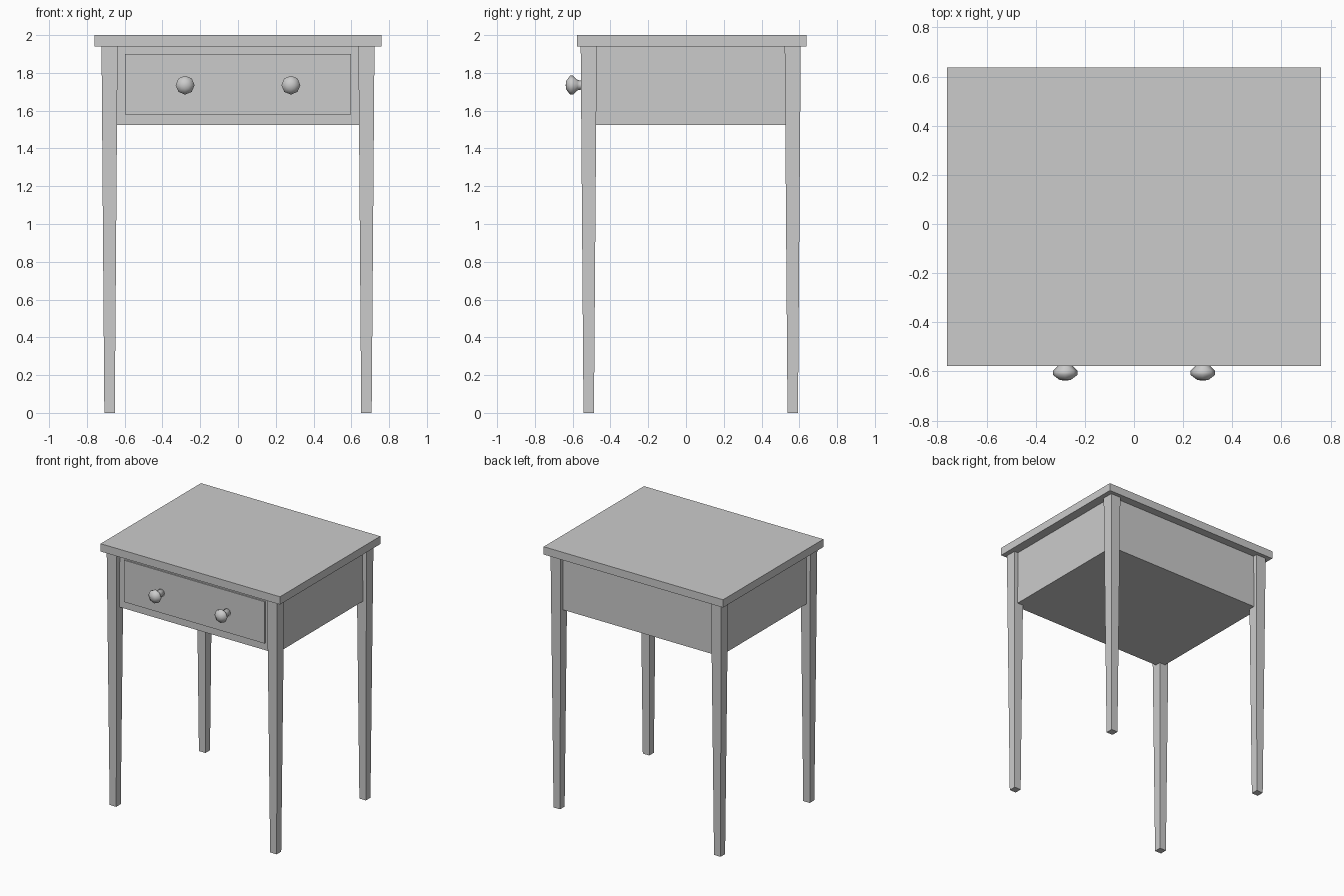
import bpy
import bmesh
from math import radians
from mathutils import Matrix

cube = bpy.data.objects.get("Cube")
if cube:
    bpy.data.objects.remove(cube, do_unlink=True)

grey = bpy.data.materials.new("plain_grey")
grey.use_nodes = True
GREY = (0.6, 0.6, 0.6, 1)
grey.diffuse_color = GREY
grey.node_tree.nodes["Principled BSDF"].inputs["Base Color"].default_value = GREY


def add_object(name, bm):
    mesh = bpy.data.meshes.new(name)
    bmesh.ops.recalc_face_normals(bm, faces=bm.faces)
    bm.to_mesh(mesh)
    bm.free()
    mesh.materials.append(grey)
    obj = bpy.data.objects.new(name, mesh)
    bpy.context.collection.objects.link(obj)
    return obj


def box(name, low, high, bottom_scale=1.0):
    """Box between two corners; its lower end can be narrowed into a taper."""
    bm = bmesh.new()
    bmesh.ops.create_cube(bm, size=1)
    for v in bm.verts:
        s = bottom_scale if v.co.z < 0 else 1.0
        for i in range(3):
            k = s if i < 2 else 1.0
            v.co[i] = (low[i] + high[i]) / 2 + v.co[i] * k * (high[i] - low[i])
    return add_object(name, bm)


def knob(name, x, z, profile, sides=8):
    """Turned knob: profile of (radius, y) swept around the y axis."""
    bm = bmesh.new()
    verts = [bm.verts.new((r, y, 0)) for r, y in profile]
    edges = [bm.edges.new(pair) for pair in zip(verts, verts[1:])]
    bmesh.ops.spin(bm, geom=verts + edges, cent=(0, 0, 0), axis=(0, 1, 0),
                   angle=radians(360), steps=sides, use_merge=True)
    bmesh.ops.remove_doubles(bm, verts=bm.verts, dist=0.0005)
    bmesh.ops.transform(bm, matrix=Matrix.Translation((x, 0, z)), verts=bm.verts)
    obj = add_object(name, bm)
    obj.data.shade_smooth()
    return obj


# Table top and the closed case below it
box("table_top", (-0.76, -0.577, 1.94), (0.76, 0.637, 2.0))
box("drawer_case", (-0.69, -0.52, 1.525), (0.69, 0.575, 1.94))

# Drawer front, standing slightly proud of the case
box("drawer_front", (-0.597, -0.53, 1.58), (0.597, -0.5, 1.9))

# Tapered legs
HALF = 0.0425
for side, x in (("right", -0.68), ("left", 0.68)):
    for end, y in (("front", -0.515), ("back", 0.565)):
        box(f"{end}_{side}_leg", (x - HALF, y - HALF, 0),
            (x + HALF, y + HALF, 1.94), bottom_scale=0.65)

# Drawer knobs
KNOB = [(0, -0.52), (0.03, -0.525), (0.024, -0.56), (0.028, -0.575),
        (0.05, -0.598), (0.05, -0.614), (0.022, -0.635), (0, -0.637)]
for side, x in (("right", -0.28), ("left", 0.28)):
    knob(f"{side}_knob", x, 1.735, KNOB)
